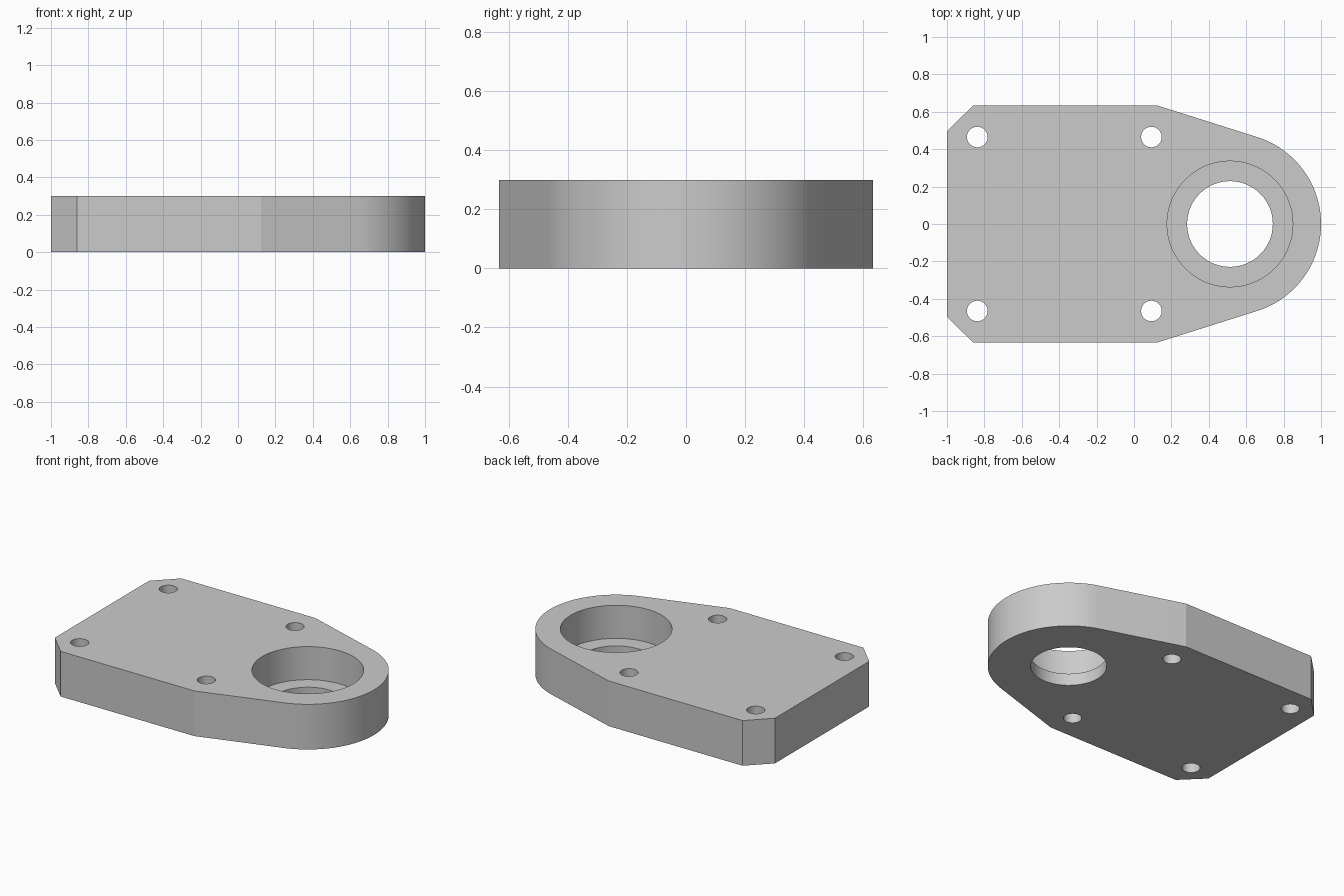
import bpy
import bmesh
import math

HEIGHT = 0.3
HALF_WIDTH = 0.634
BORE_X = 0.513
NOSE_RADIUS = 1 - BORE_X
LEDGE_Z = 0.08

default_cube = bpy.data.objects.get("Cube")
if default_cube:
    bpy.data.objects.remove(default_cube, do_unlink=True)

# Plain grey metal
grey = bpy.data.materials.new("grey_metal")
grey.use_nodes = True
colour = (0.6, 0.6, 0.6, 1)
grey.diffuse_color = colour
grey.node_tree.nodes["Principled BSDF"].inputs["Base Color"].default_value = colour


def make_prism(name, outline, bottom, top):
    """Extrude a counter-clockwise outline from bottom to top."""
    bm = bmesh.new()
    face = bm.faces.new([bm.verts.new((x, y, bottom)) for x, y in outline])
    extruded = bmesh.ops.extrude_face_region(bm, geom=[face], use_keep_orig=True)
    moved = [g for g in extruded["geom"] if isinstance(g, bmesh.types.BMVert)]
    bmesh.ops.translate(bm, verts=moved, vec=(0, 0, top - bottom))
    bmesh.ops.recalc_face_normals(bm, faces=bm.faces)
    mesh = bpy.data.meshes.new(name)
    bm.to_mesh(mesh)
    bm.free()
    mesh.materials.append(grey)
    obj = bpy.data.objects.new(name, mesh)
    bpy.context.collection.objects.link(obj)
    return obj


def arc(cx, cy, radius, start, end, steps):
    angles = [start + (end - start) * i / steps for i in range(steps + 1)]
    return [(cx + radius * math.cos(a), cy + radius * math.sin(a)) for a in angles]


def cut_hole(target, x, y, radius, bottom, top, sides):
    """Cut a round hole out of the target and discard the cutter."""
    cutter = make_prism("hole_cutter", arc(x, y, radius, 0, math.tau, sides)[:-1],
                        bottom, top)
    cutter.hide_render = True
    cut = target.modifiers.new("hole", 'BOOLEAN')
    cut.operation = 'DIFFERENCE'
    cut.solver = 'EXACT'
    cut.object = cutter
    bpy.ops.object.modifier_apply(modifier=cut.name)
    bpy.data.objects.remove(cutter, do_unlink=True)


# Plate: chamfered rear corners, flanks tangent to the round nose
tangent = math.radians(72.5)
left_side = [(0.123, HALF_WIDTH), (-0.86, HALF_WIDTH), (-1, 0.495)]
right_side = [(x, -y) for x, y in reversed(left_side)]
nose = arc(BORE_X, 0, NOSE_RADIUS, -tangent, tangent, 64)
plate = make_prism("mounting_plate", right_side + nose + left_side, 0, HEIGHT)

bpy.ops.object.select_all(action='DESELECT')
plate.select_set(True)
bpy.context.view_layer.objects.active = plate

# Stepped bore
cut_hole(plate, BORE_X, 0, 0.336, LEDGE_Z, HEIGHT + 0.1, 96)
cut_hole(plate, BORE_X, 0, 0.229, -0.1, LEDGE_Z + 0.1, 96)

# Four bolt holes
for x in (-0.838, 0.093):
    for y in (-0.465, 0.465):
        cut_hole(plate, x, y, 0.055, -0.1, HEIGHT + 0.1, 48)

bpy.ops.object.shade_smooth_by_angle(angle=math.radians(10))
